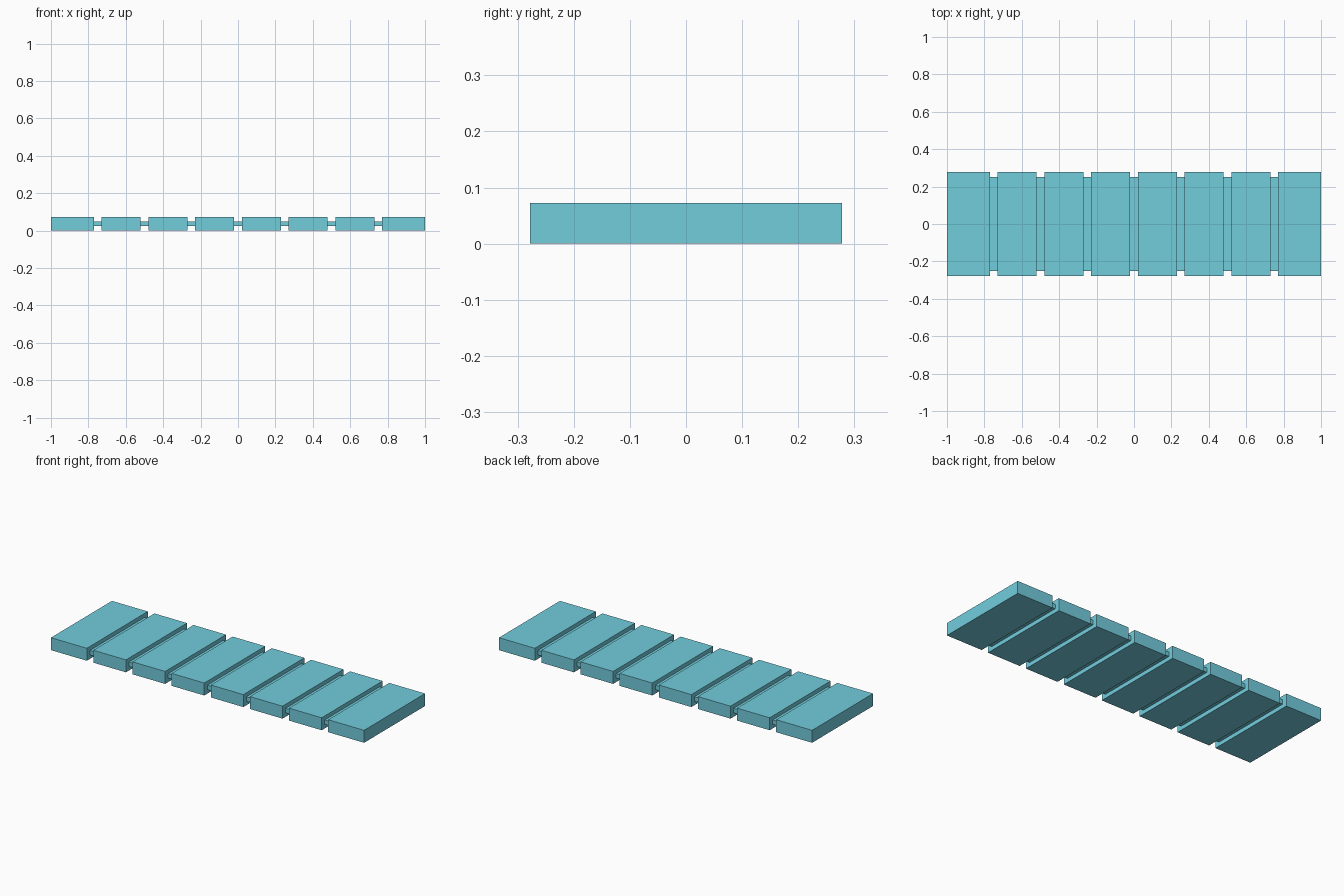
import bpy, bmesh

if "Cube" in bpy.data.objects:
    bpy.data.objects.remove(bpy.data.objects["Cube"])

COUNT = 8              # planks along x
PITCH = 2.0 / COUNT
GAP = 0.021            # half width of each groove
MID_Z = 0.036
OUTER = (0.278, 0.036)   # plank half depth, half height
INNER = (0.25, 0.013)    # connecting web half depth, half height

bm = bmesh.new()


def ring(x, size):
    y, z = size
    return [bm.verts.new((x, sy * y, MID_Z + sz * z))
            for sy, sz in ((-1, -1), (1, -1), (1, 1), (-1, 1))]


# Rectangular sections: full size on planks, stepped in at every groove
rings = [ring(-1, OUTER)]
for i in range(1, COUNT):
    x = -1 + i * PITCH
    rings += [ring(x - GAP, OUTER), ring(x - GAP, INNER),
              ring(x + GAP, INNER), ring(x + GAP, OUTER)]
rings.append(ring(1, OUTER))

# Skin between sections and cap both ends
for a, b in zip(rings, rings[1:]):
    for k in range(4):
        n = (k + 1) % 4
        bm.faces.new((a[k], a[n], b[n], b[k]))
bm.faces.new(rings[0])
bm.faces.new(rings[-1])
bmesh.ops.recalc_face_normals(bm, faces=bm.faces)

mesh = bpy.data.meshes.new("segmented_plank_panel")
bm.to_mesh(mesh)
bm.free()
panel = bpy.data.objects.new("segmented_plank_panel", mesh)
bpy.context.collection.objects.link(panel)

# Light blue colour
mat = bpy.data.materials.new("light_blue")
mat.diffuse_color = (0.17, 0.61, 0.72, 1)
mat.use_nodes = True
mat.node_tree.nodes["Principled BSDF"].inputs["Base Color"].default_value = mat.diffuse_color
mesh.materials.append(mat)
